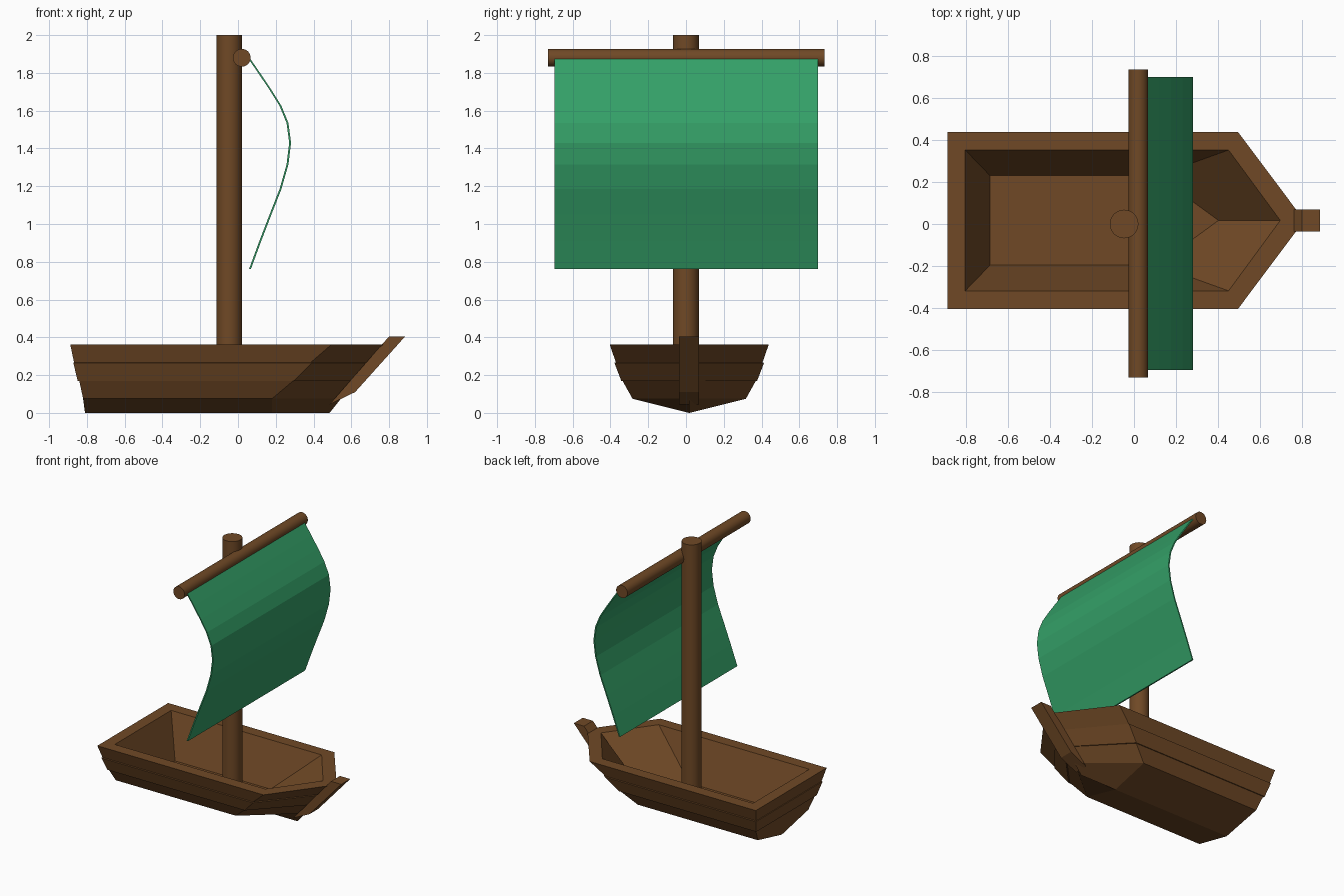
import bpy, bmesh, math
from mathutils import Matrix

if "Cube" in bpy.data.objects:
    bpy.data.objects.remove(bpy.data.objects["Cube"])

CY = 0.017  # hull centre line


def material(name, rgb):
    m = bpy.data.materials.new(name)
    m.diffuse_color = (*rgb, 1)
    m.use_nodes = True
    m.node_tree.nodes["Principled BSDF"].inputs["Base Color"].default_value = m.diffuse_color
    return m


WOOD = material("brown_wood", (0.160, 0.066, 0.019))
CLOTH = material("green_cloth", (0.034, 0.350, 0.136))


def finish(bm, name, mat):
    bmesh.ops.recalc_face_normals(bm, faces=bm.faces)
    me = bpy.data.meshes.new(name)
    bm.to_mesh(me)
    bm.free()
    ob = bpy.data.objects.new(name, me)
    bpy.context.collection.objects.link(ob)
    me.materials.append(mat)
    return ob


def prism(name, profile, y0, y1, mat):
    """Extrude an x-z outline along y."""
    bm = bmesh.new()
    face = bm.faces.new([bm.verts.new((x, y0, z)) for x, z in profile])
    new = bmesh.ops.extrude_face_region(bm, geom=[face])["geom"]
    bmesh.ops.translate(bm, vec=(0, y1 - y0, 0),
                        verts=[v for v in new if isinstance(v, bmesh.types.BMVert)])
    return finish(bm, name, mat)


def pole(name, radius, length, matrix):
    bm = bmesh.new()
    bmesh.ops.create_cone(bm, cap_ends=True, segments=32, radius1=radius,
                          radius2=radius, depth=length, matrix=matrix)
    ob = finish(bm, name, WOOD)
    bpy.ops.object.select_all(action='DESELECT')
    ob.select_set(True)
    bpy.context.view_layer.objects.active = ob
    bpy.ops.object.shade_smooth_by_angle(angle=math.radians(35))
    return ob


# Hull: stacked outlines (z, stern x, shoulder x, bow tip x, half width),
# from keel up over the lapped planks, across the rim and down to the floor
rings = [
    (0.000, -0.810, 0.18, 0.485, 0.000),
    (0.075, -0.820, 0.18, 0.545, 0.300),
    (0.168, -0.840, 0.29, 0.630, 0.352),
    (0.168, -0.848, 0.295, 0.637, 0.359),
    (0.265, -0.872, 0.39, 0.717, 0.396),
    (0.267, -0.868, 0.385, 0.711, 0.388),
    (0.362, -0.888, 0.495, 0.810, 0.421),
    (0.362, -0.803, 0.450, 0.696, 0.335),
    (0.060, -0.685, 0.110, 0.402, 0.213),
]
bm = bmesh.new()
loops = []
for z, xs, xb, xt, w in rings:
    pts = [(xs, -w), (xb, -w), (xt, 0), (xb, w), (xs, w)]
    loops.append([bm.verts.new((x, CY + y, z)) for x, y in pts])
for a, b in zip(loops, loops[1:]):
    for i in range(5):
        j = (i + 1) % 5
        bm.faces.new((a[i], a[j], b[j], b[i]))
bm.faces.new(loops[-1])
bmesh.ops.remove_doubles(bm, verts=bm.verts, dist=0.0005)  # close the keel
finish(bm, "hull", WOOD)

# Stem post at the bow
prism("bow_stem", [(0.80, 0.405), (0.885, 0.405), (0.62, 0.11), (0.485, 0.045)],
      CY - 0.053, CY + 0.053, WOOD)

# Mast and yard
pole("mast", 0.068, 1.94, Matrix.Translation((-0.047, 0, 1.03)))
pole("yard", 0.047, 1.465,
     Matrix.Translation((0.02, 0.002, 1.88)) @ Matrix.Rotation(math.pi / 2, 4, 'X'))

# Billowing sail
curve = [(0.060, 1.875), (0.115, 1.795), (0.172, 1.71), (0.225, 1.625),
         (0.262, 1.535), (0.276, 1.43), (0.262, 1.315), (0.225, 1.185),
         (0.172, 1.05), (0.118, 0.91), (0.064, 0.763)]
T = 0.005
prism("sail", [(x + T, z) for x, z in curve] + [(x - T, z) for x, z in reversed(curve)],
      -0.695, 0.70, CLOTH)
